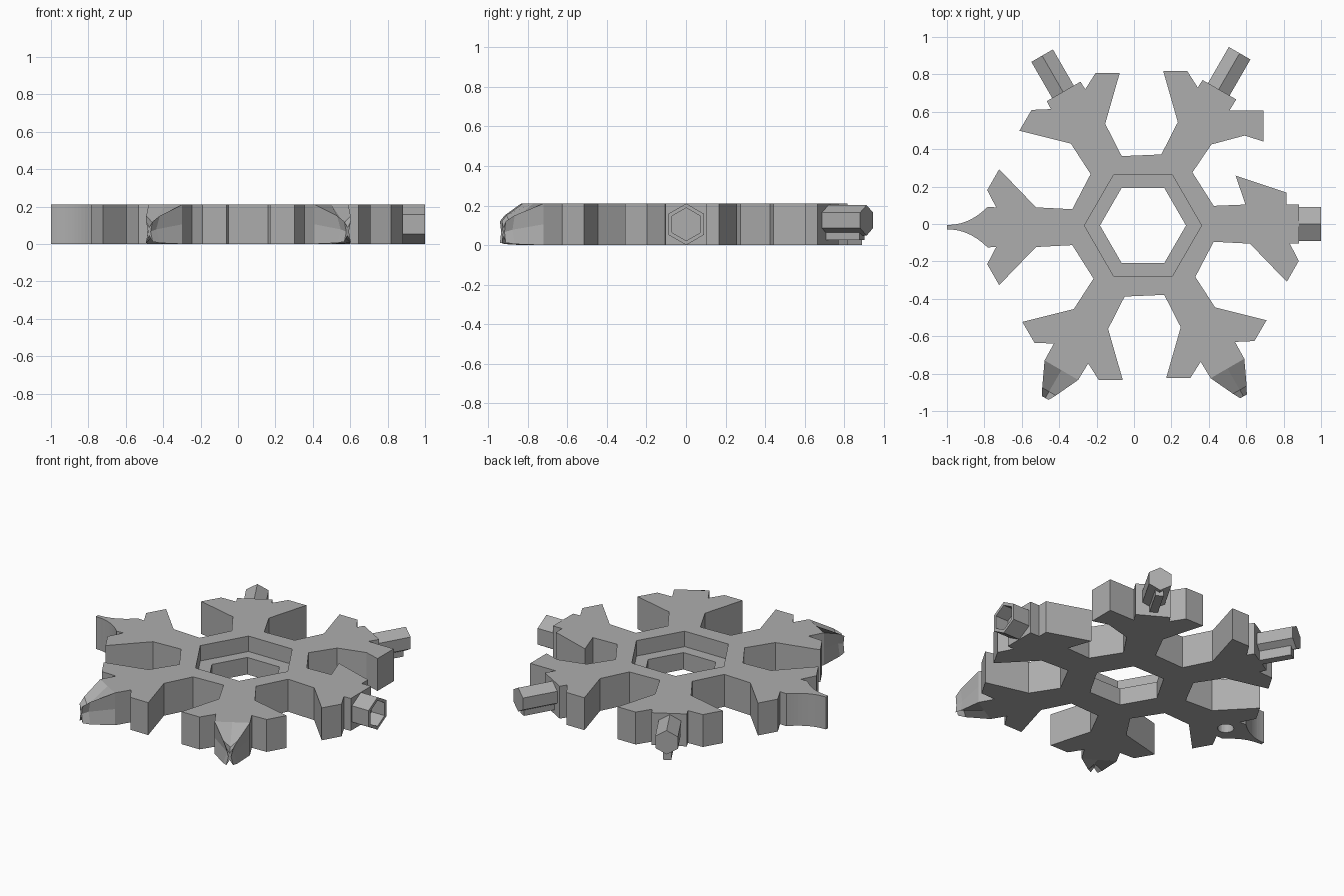
import bpy, bmesh
from math import sin, cos, pi
from mathutils import Matrix, Vector

if "Cube" in bpy.data.objects:
    bpy.data.objects.remove(bpy.data.objects["Cube"])

HEIGHT = 0.21
MID = HEIGHT / 2
CENTRE = Vector((0.048, -0.008, 0))
SHIFT = 0.009                      # sideways offset shared by all arms

steel = bpy.data.materials.new("grey_steel")
steel.use_nodes = True
GREY = (0.42, 0.42, 0.42, 1)
steel.diffuse_color = GREY
steel.node_tree.nodes["Principled BSDF"].inputs["Base Color"].default_value = GREY


def arm_matrix(k):
    return Matrix.Translation(CENTRE) @ Matrix.Rotation(k * pi / 3, 4, "Z")


def loft(name, rings, matrix=Matrix()):
    """Closed solid through a list of equal-length rings of points."""
    bm = bmesh.new()
    loops = [[bm.verts.new(matrix @ Vector(p)) for p in ring] for ring in rings]
    for a, b in zip(loops, loops[1:]):
        for i in range(len(a)):
            j = (i + 1) % len(a)
            bm.faces.new((a[i], a[j], b[j], b[i]))
    bm.faces.new(loops[0])
    bm.faces.new(loops[-1])
    bmesh.ops.recalc_face_normals(bm, faces=bm.faces)
    mesh = bpy.data.meshes.new(name)
    bm.to_mesh(mesh)
    bm.free()
    mesh.materials.append(steel)
    ob = bpy.data.objects.new(name, mesh)
    bpy.context.collection.objects.link(ob)
    return ob


def polygon(n, radius, z):
    return [(radius * cos(i * 2 * pi / n), radius * sin(i * 2 * pi / n), z) for i in range(n)]


def bar(name, k, r0, r1, radius, side, z):
    """Hexagonal bar lying along arm k with a ridge on top."""
    rings = [[(r, side + radius * sin(i * pi / 3), z + radius * cos(i * pi / 3)) for i in range(6)]
             for r in (r0, r1)]
    return loft(name, rings, arm_matrix(k))


def cut(target, cutter):
    cutter.hide_render = True
    cutter.hide_set(True)
    mod = target.modifiers.new(cutter.name, "BOOLEAN")
    mod.object = cutter
    mod.operation = "DIFFERENCE"
    mod.solver = "EXACT"


# Body outline: each arm is two wings and an end, as (along, across) pairs
PLAIN = [(0.378, 0.096), (0.572, 0.106), (0.769, 0.31), (0.833, 0.198), (0.785, 0.106)]
WRENCH = [(0.378, 0.096), (0.548, 0.103), (0.495, 0.258), (0.767, 0.167), (0.767, 0.103)]
SPANNER = [(0.378, 0.096), (0.558, 0.109), (0.688, 0.239), (0.711, 0.342), (0.855, 0.259), (0.764, 0.102)]

outline = []
for k in range(6):
    end = [(0.887 if k > 3 else 0.833, 0.104)]
    if k == 3:
        # curved blade drawn out to a thin edge
        end = [(0.831 + 0.217 * s / 12, 0.012 + 0.096 * (1 - s / 12) ** 2.2) for s in range(13)]
    right = (SPANNER if k == 1 else PLAIN) + end
    left = (WRENCH if k == 0 else PLAIN) + end
    arm = [(r, SHIFT - t, 0) for r, t in right] + [(r, SHIFT + t, 0) for r, t in reversed(left)]
    outline += [arm_matrix(k) @ Vector(p) for p in arm]

body = loft("snowflake_body", [[(p.x, p.y, z) for p in outline] for z in (0, HEIGHT)])

# Stepped hexagonal opening and blind hole underneath
here = Matrix.Translation(CENTRE)
cut(body, loft("pocket_cutter", [polygon(6, 0.313, z) for z in (0.11, 0.3)], here))
cut(body, loft("opening_cutter", [polygon(6, 0.23, z) for z in (-0.1, 0.3)], here))
cut(body, loft("blind_hole_cutter", [polygon(24, 0.048, z) for z in (-0.1, 0.12)],
               Matrix.Translation((-0.72, -0.02, 0))))

# Hollow hexagonal socket
socket = bar("hex_socket", 0, 0.8, 0.952, 0.105, SHIFT, MID)
cut(socket, bar("socket_cutter", 0, 0.86, 1.1, 0.083, SHIFT, MID))

# Hexagonal shanks with a narrow key below
for k, side, low in ((1, "left", 0.025), (2, "right", 0.0)):
    bar(f"hex_shank_{side}", k, 0.78, 1.056, 0.077, 0.013, 0.125)
    section = [(-0.012, 0.07), (0.038, 0.07), (0.038, low), (-0.012, low)]
    loft(f"shank_key_{side}", [[(r, t, z) for t, z in section] for r in (0.78, 1.03)], arm_matrix(k))

# Fluted driver tips: square root narrowing to a small cross
def flute(r, half, low, high, pinch):
    ring = []
    for a, b in ((-1, -1), (0, -1), (1, -1), (1, 0), (1, 1), (0, 1), (-1, 1), (-1, 0)):
        f = pinch if a * b == 0 else 1
        ring.append((r, SHIFT + a * half * f, (low + high) / 2 + b * (high - low) / 2 * f))
    return ring


for k, side in ((4, "right"), (5, "left")):
    loft(f"driver_tip_{side}",
         [flute(0.88, 0.104, 0, HEIGHT, 1), flute(0.888, 0.104, 0, HEIGHT, 1),
          flute(1.02, 0.042, 0.005, 0.15, 0.45), flute(1.06, 0.02, 0.012, 0.12, 0.4)],
         arm_matrix(k))
